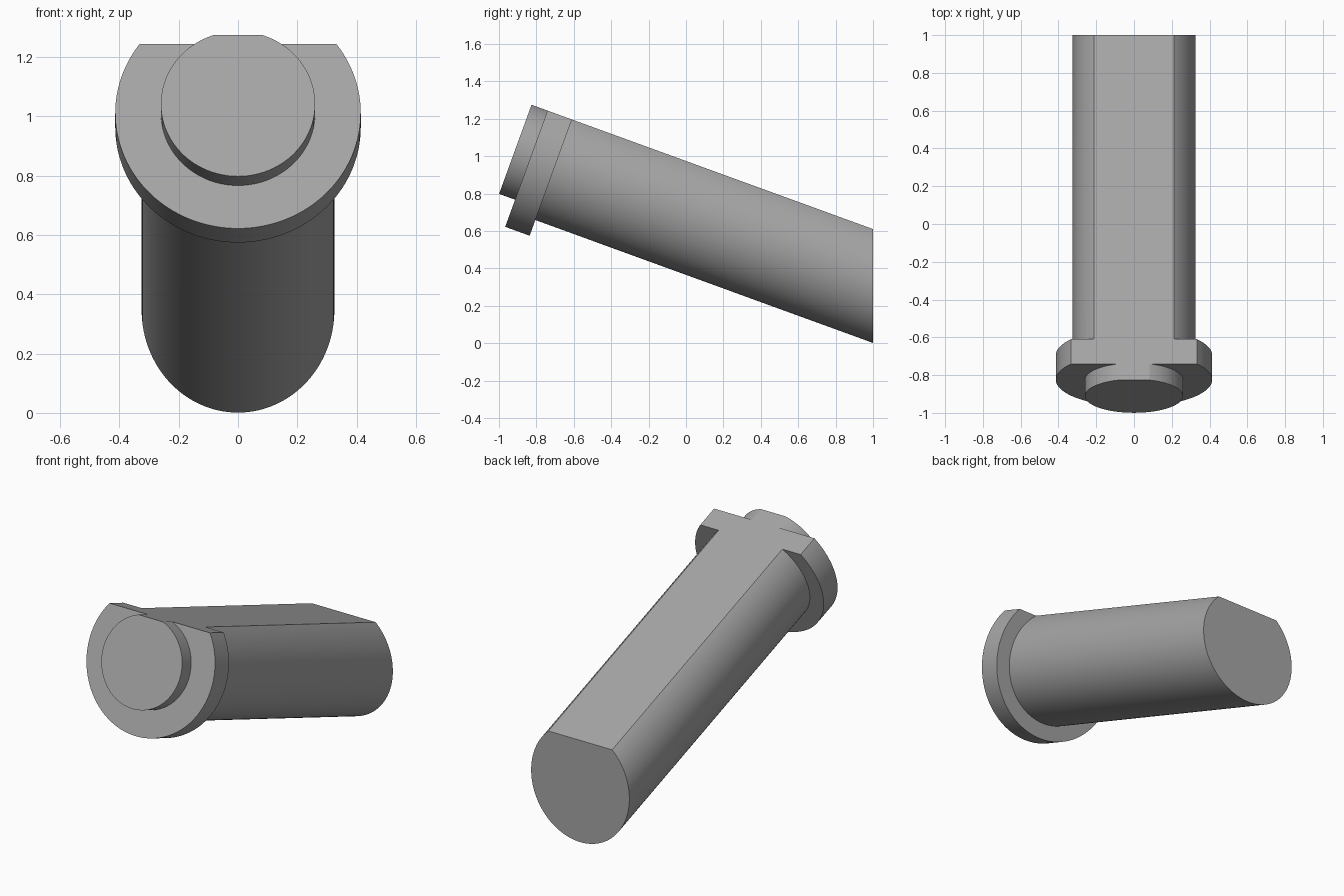
import bpy, bmesh, math

if "Cube" in bpy.data.objects:
    bpy.data.objects.remove(bpy.data.objects["Cube"])

TILT = math.radians(20)
C, S = math.cos(TILT), math.sin(TILT)
AXIS = 0.668      # height of the pin axis, measured square to the tilt
FLAT = 0.247      # distance from the axis to the shared top flat
SEGMENTS = 96

steel = bpy.data.materials.new("steel grey")
steel.diffuse_color = (0.38, 0.38, 0.38, 1)
steel.use_nodes = True
steel.node_tree.nodes["Principled BSDF"].inputs["Base Color"].default_value = steel.diffuse_color


def tilted(x, u, s):
    """Point at width x, height u and distance s along the sloping axis."""
    return (x, s * C + u * S, -s * S + u * C)


def flatted_round(name, radius, start, end, front=True, back=True):
    """Round section with a flat on top, swept along the axis.
    end=None trims the section on the upright plane y = 1."""
    half = math.acos(FLAT / radius)
    bm = bmesh.new()
    rings = ([], [])
    for i in range(SEGMENTS + 1):
        a = half + (2 * math.pi - 2 * half) * i / SEGMENTS
        x, u = radius * math.sin(a), AXIS + radius * math.cos(a)
        far = (1 - u * S) / C if end is None else end
        rings[0].append(bm.verts.new(tilted(x, u, start)))
        rings[1].append(bm.verts.new(tilted(x, u, far)))
    n = SEGMENTS + 1
    for i in range(n):
        j = (i + 1) % n
        bm.faces.new((rings[0][i], rings[0][j], rings[1][j], rings[1][i]))
    # End faces only where they are exposed
    ends = []
    if front:
        ends.append(bm.faces.new(rings[0][::-1]))
    if back:
        ends.append(bm.faces.new(rings[1]))
    bmesh.ops.recalc_face_normals(bm, faces=bm.faces)
    # Open sweeps: make sure the single end points outward
    if ends:
        outward = -1 if ends[0].verts[0] in rings[0] else 1
        if ends[0].normal.y * outward < 0:
            bmesh.ops.reverse_faces(bm, faces=bm.faces)
    mesh = bpy.data.meshes.new(name)
    bm.to_mesh(mesh)
    bm.free()
    mesh.materials.append(steel)
    obj = bpy.data.objects.new(name, mesh)
    bpy.context.collection.objects.link(obj)
    bpy.context.view_layer.objects.active = obj
    bpy.ops.object.select_all(action='DESELECT')
    obj.select_set(True)
    bpy.ops.object.shade_smooth_by_angle(angle=math.radians(10))
    return obj


# Long shank, cut upright at the rear
flatted_round("shank", 0.325, -0.982, None, front=False)
# Wide collar
flatted_round("collar", 0.414, -1.121, -0.982)
# Small round boss on the front of the collar
flatted_round("front_boss", 0.26, -1.212, -1.121, back=False)
